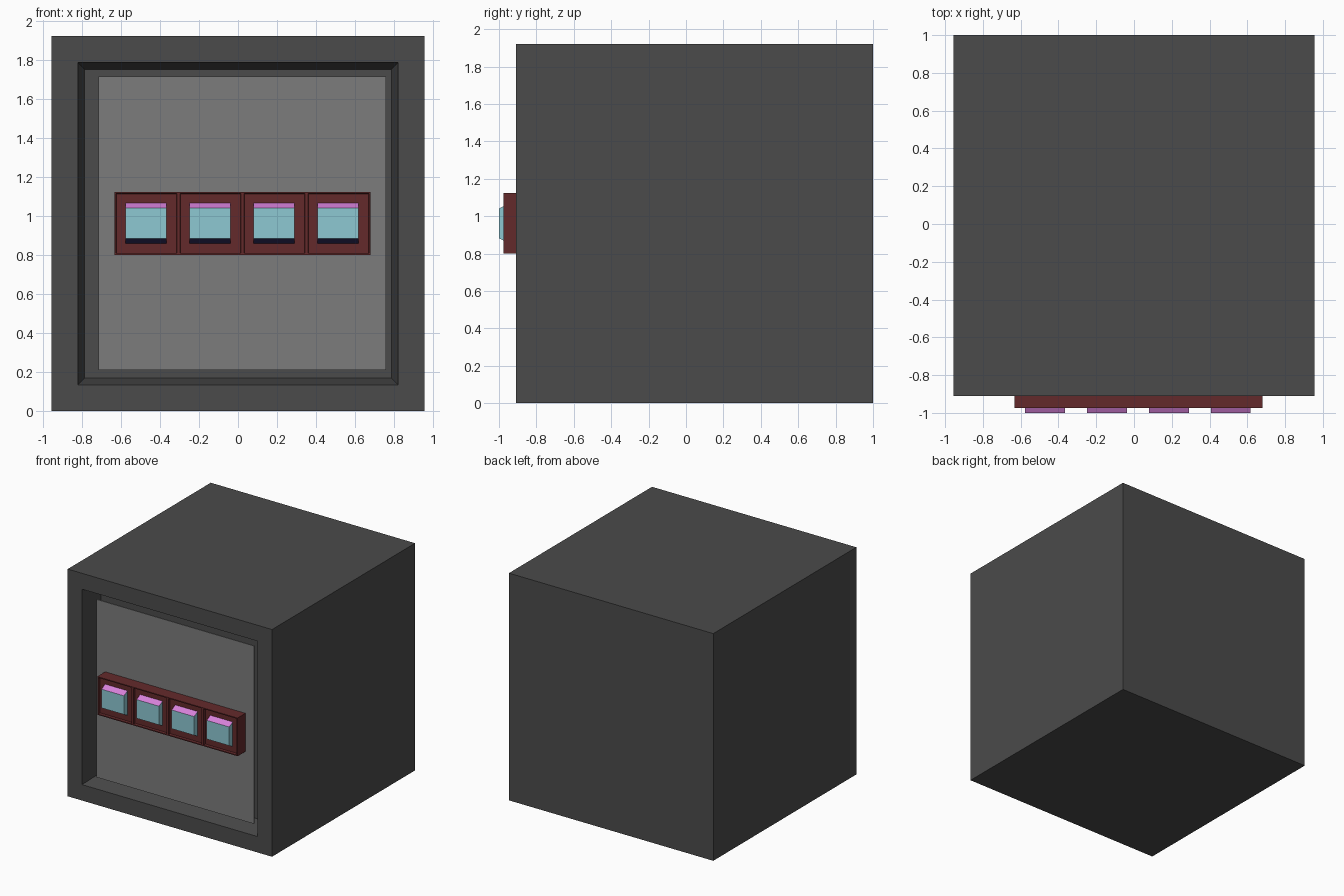
import bpy, bmesh
from mathutils import Vector

if "Cube" in bpy.data.objects:
    bpy.data.objects.remove(bpy.data.objects["Cube"])


def material(name, color):
    m = bpy.data.materials.new(name)
    m.diffuse_color = (*color, 1)
    m.use_nodes = True
    m.node_tree.nodes["Principled BSDF"].inputs["Base Color"].default_value = m.diffuse_color
    return m


CASE = material("dark_grey", (0.07, 0.07, 0.07))
PANEL = material("mid_grey", (0.2, 0.2, 0.2))
RED = material("dark_red", (0.127, 0.023, 0.024))
CYAN = material("cyan", (0.27, 0.58, 0.65))
PINK = material("pink", (0.68, 0.22, 0.7))
NAVY = material("navy", (0.03, 0.027, 0.11))


def box(lo, hi):
    """bmesh box between two corners"""
    bm = bmesh.new()
    bmesh.ops.create_cube(bm, size=1)
    lo, hi = Vector(lo), Vector(hi)
    for v in bm.verts:
        v.co = (lo + hi) / 2 + v.co * (hi - lo)
    bm.normal_update()
    return bm


def front_faces(bm):
    bm.normal_update()
    return [f for f in bm.faces if f.normal.y < -0.9]


def finish(bm, name, *mats):
    me = bpy.data.meshes.new(name)
    bm.to_mesh(me)
    bm.free()
    for m in mats:
        me.materials.append(m)
    ob = bpy.data.objects.new(name, me)
    bpy.context.collection.objects.link(ob)
    return ob


# Case with a tapered front recess
bm = box((-0.955, -0.91, 0), (0.955, 1.0, 1.92))
face = front_faces(bm)
bmesh.ops.inset_individual(bm, faces=face, thickness=0.19, depth=0)
bmesh.ops.inset_individual(bm, faces=face, thickness=0.05, depth=-0.2)
finish(bm, "case", CASE)

# Panel set inside the recess
finish(box((-0.715, -0.87, 0.21), (0.757, -0.86, 1.713)), "front_panel", PANEL)

# Button bar: four cells, each with a thin rim and a sunken floor
X0, STEP, COUNT, ZC = -0.633, 0.328, 4, 0.9615
bm = box((X0, -0.975, 0.8), (X0 + STEP * COUNT, -0.87, 1.123))
for i in range(1, COUNT):
    bmesh.ops.bisect_plane(bm, geom=bm.verts[:] + bm.edges[:] + bm.faces[:],
                           plane_co=(X0 + STEP * i, 0, 0), plane_no=(1, 0, 0))
cells = front_faces(bm)
bmesh.ops.inset_individual(bm, faces=cells, thickness=0.012, depth=0)
bmesh.ops.inset_individual(bm, faces=cells, thickness=0.003, depth=-0.022)
finish(bm, "button_bar", RED)

# Buttons: sloped top and bottom, coloured by face
for i in range(COUNT):
    xc = X0 + STEP * (i + 0.5) - 0.002
    bm = box((xc - 0.105, -1.0, ZC - 0.106), (xc + 0.105, -0.95, ZC + 0.106))
    for v in bm.verts:
        if v.co.y < -0.98:
            v.co.z += -0.027 if v.co.z > ZC else 0.027
    bm.normal_update()
    for f in bm.faces:
        f.material_index = 1 if f.normal.z > 0.5 else 2 if f.normal.z < -0.5 else 0
    finish(bm, f"button_{i + 1}", CYAN, PINK, NAVY)
